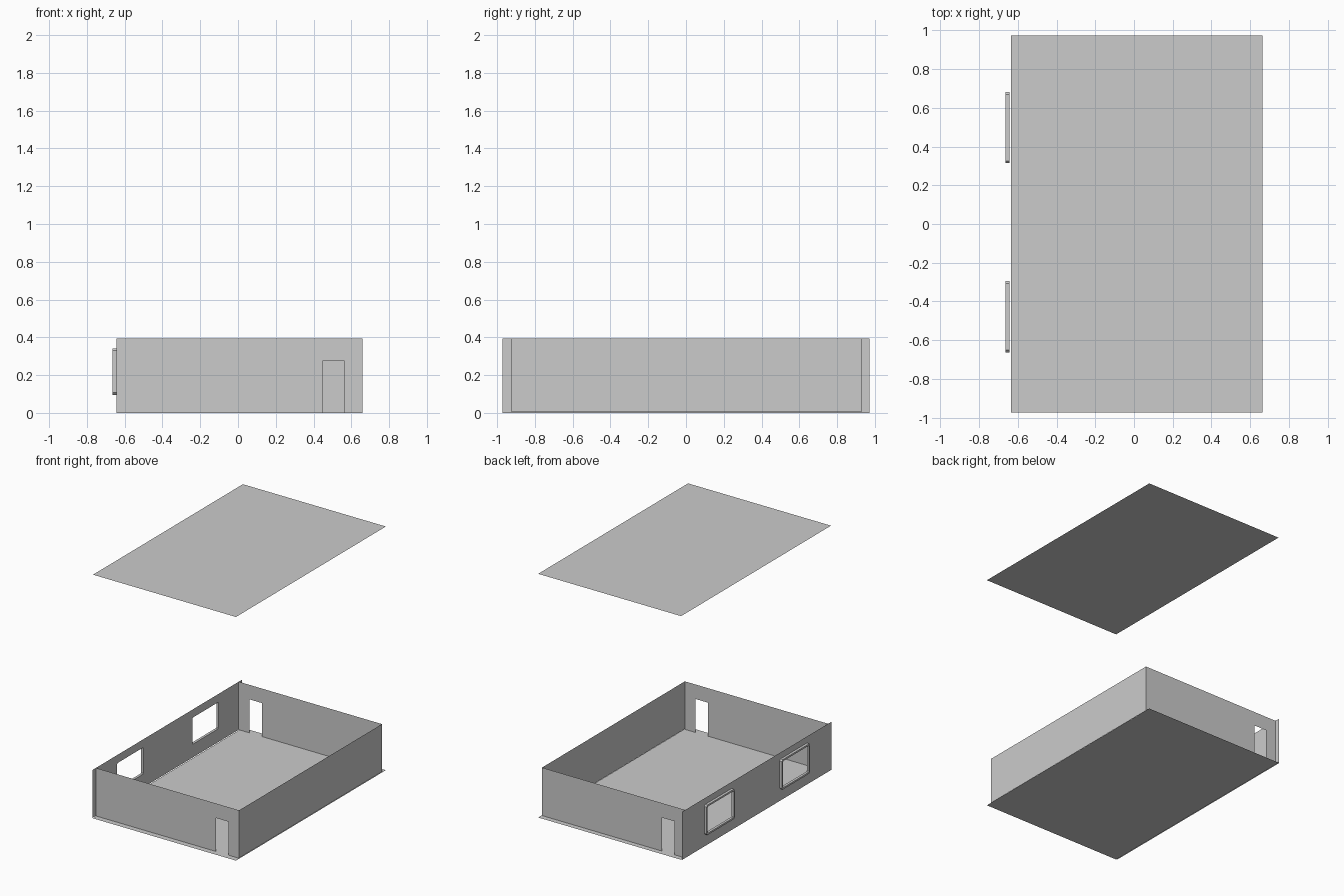
import bpy

if "Cube" in bpy.data.objects:
    bpy.data.objects.remove(bpy.data.objects["Cube"])

X0, X1 = -0.643, 0.658      # left / right wall planes
Y0, Y1 = -0.925, 0.928      # front / back wall planes
EDGE = 0.972                # half length of floor and roof
TOP = 0.394                 # wall height


def make(name, verts, faces):
    mesh = bpy.data.meshes.new(name)
    mesh.from_pydata(verts, [], faces)
    mesh.validate()
    obj = bpy.data.objects.new(name, mesh)
    bpy.context.collection.objects.link(obj)
    return obj


def sheet(name, place, u0, u1, v0, v1, holes=()):
    """Flat sheet with rectangular holes (u0, u1, v0, v1); place maps u, v to 3D."""
    us = sorted({u0, u1, *[h[i] for h in holes for i in (0, 1)]})
    vs = sorted({v0, v1, *[h[i] for h in holes for i in (2, 3)]})
    verts = [place(u, v) for v in vs for u in us]
    n, faces = len(us), []
    for j in range(len(vs) - 1):
        for i in range(n - 1):
            cu, cv = (us[i] + us[i + 1]) / 2, (vs[j] + vs[j + 1]) / 2
            if not any(a < cu < b and c < cv < d for a, b, c, d in holes):
                k = j * n + i
                faces.append((k, k + 1, k + n + 1, k + n))
    return make(name, verts, faces)


def loop(x, a, b, c, d, ch):
    """Rectangle outline in the y-z plane with chamfered corners."""
    pts = [(a + ch, c), (b - ch, c), (b, c + ch), (b, d - ch),
           (b - ch, d), (a + ch, d), (a, d - ch), (a, c + ch)]
    return [(x, y, z) for y, z in pts]


def window_frame(name, a, b, c, d, bar=0.014):
    inner = (a + bar, b - bar, c + bar, d - bar)
    xo = -0.664
    rings = [loop(X0, a, b, c, d, 0.012), loop(xo, a, b, c, d, 0.012),
             loop(xo, *inner, 0.006), loop(X0, *inner, 0.006)]
    faces = []
    for r in range(4):
        s = (r + 1) % 4
        for i in range(8):
            j = (i + 1) % 8
            faces.append((r * 8 + i, r * 8 + j, s * 8 + j, s * 8 + i))
    return make(name, [p for ring in rings for p in ring], faces)


# Floor in two halves, and the flat roof sheet floating high above
RX0, RX1 = -0.636, 0.662
for name, a, b in (("floor_front", -EDGE, 0.01), ("floor_back", 0.01, EDGE)):
    sheet(name, lambda u, v: (u, v, 0), RX0, RX1, a, b)
sheet("roof", lambda u, v: (u, v, 2), RX0, RX1, -EDGE, EDGE)

# End walls, each with a doorway
sheet("front_wall", lambda u, v: (u, Y0, v), X0, X1, 0, TOP,
      [(0.447, 0.563, 0, 0.275)])
sheet("back_wall", lambda u, v: (-u, Y1, v), -X1, -X0, 0, TOP,
      [(0.431, 0.547, 0, 0.275)])

# Plain right wall
sheet("right_wall", lambda u, v: (X1, u, v), Y0, Y1, 0.004, TOP)

# Left wall with two framed windows
windows = [(-0.662, -0.295, 0.095, 0.341), (0.314, 0.681, 0.095, 0.341)]
g = 0.007
sheet("left_wall", lambda u, v: (X0, -u, v), -EDGE, EDGE, 0, TOP,
      [(-b + g, -a - g, c + g, d - g) for a, b, c, d in windows])
for i, w in enumerate(windows):
    window_frame(f"window_frame_{i + 1}", *w)
